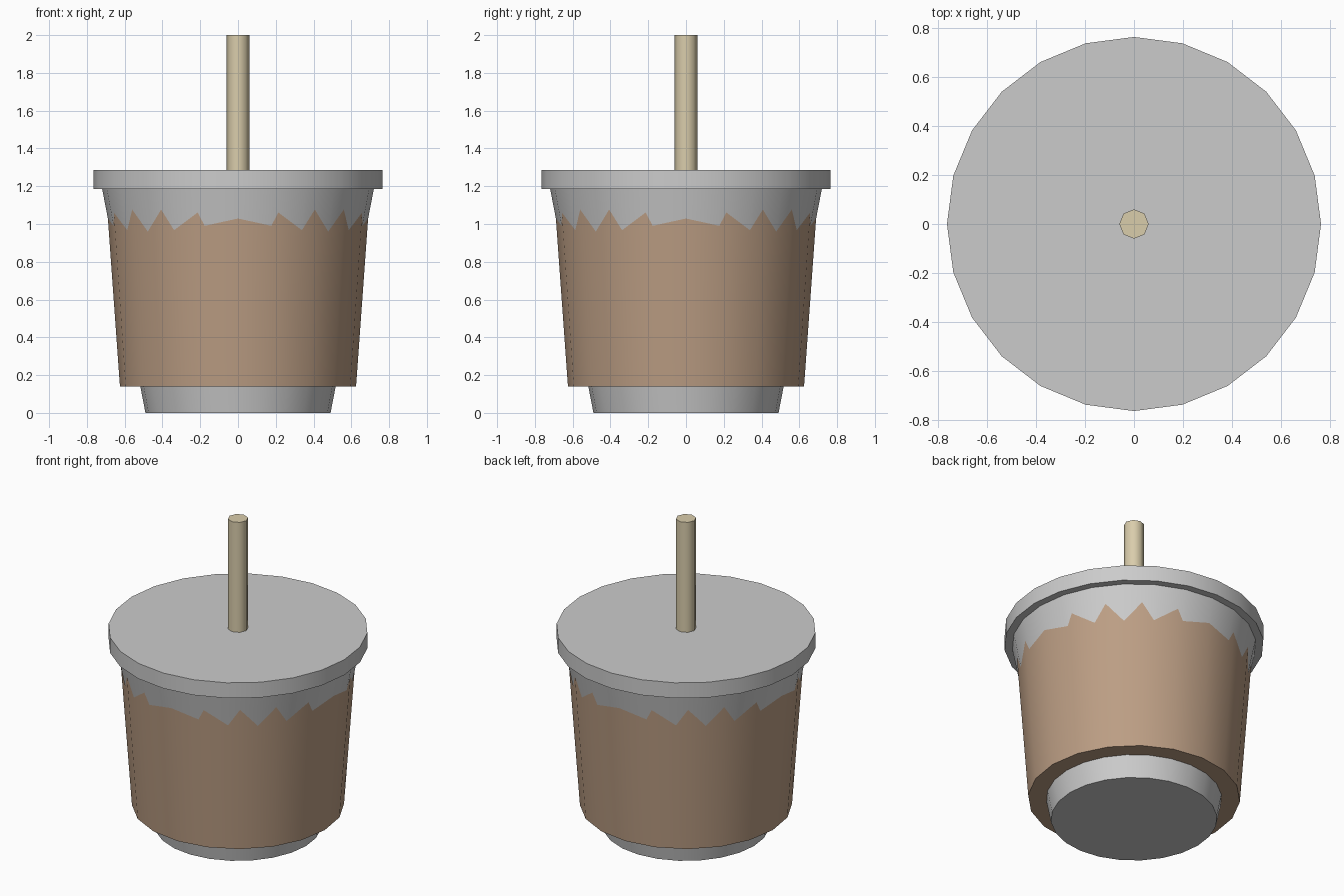
import bpy
import math

if "Cube" in bpy.data.objects:
    bpy.data.objects.remove(bpy.data.objects["Cube"])


def material(name, rgb):
    mat = bpy.data.materials.new(name)
    mat.diffuse_color = (*rgb, 1.0)
    mat.use_nodes = True
    mat.node_tree.nodes["Principled BSDF"].inputs["Base Color"].default_value = mat.diffuse_color
    return mat


def tapered(name, sides, r_bottom, r_top, z0, z1, mat=None):
    """Capped cone frustum with a vertex on each axis, smooth round the sides."""
    bpy.ops.mesh.primitive_cone_add(
        vertices=sides, radius1=r_bottom, radius2=r_top,
        depth=z1 - z0, location=(0, 0, (z0 + z1) / 2))
    obj = bpy.context.object
    obj.name = obj.data.name = name
    if mat:
        obj.data.materials.append(mat)
    bpy.ops.object.shade_smooth_by_angle(angle=math.radians(50))
    return obj


cardboard = material("cardboard", (0.50, 0.34, 0.23))
cream = material("cream", (0.70, 0.61, 0.41))

# Cup body
tapered("cup", 24, 0.49, 0.72, 0.0, 1.19)
# Sleeve: fewer sides, so it sinks into the cup along a zigzag near the rim
tapered("sleeve", 20, 0.625, 0.694, 0.14, 1.10, cardboard)
# Lid disc
tapered("lid", 24, 0.765, 0.765, 1.185, 1.285)
# Straw
tapered("straw", 8, 0.06, 0.06, 1.2, 2.0, cream)
